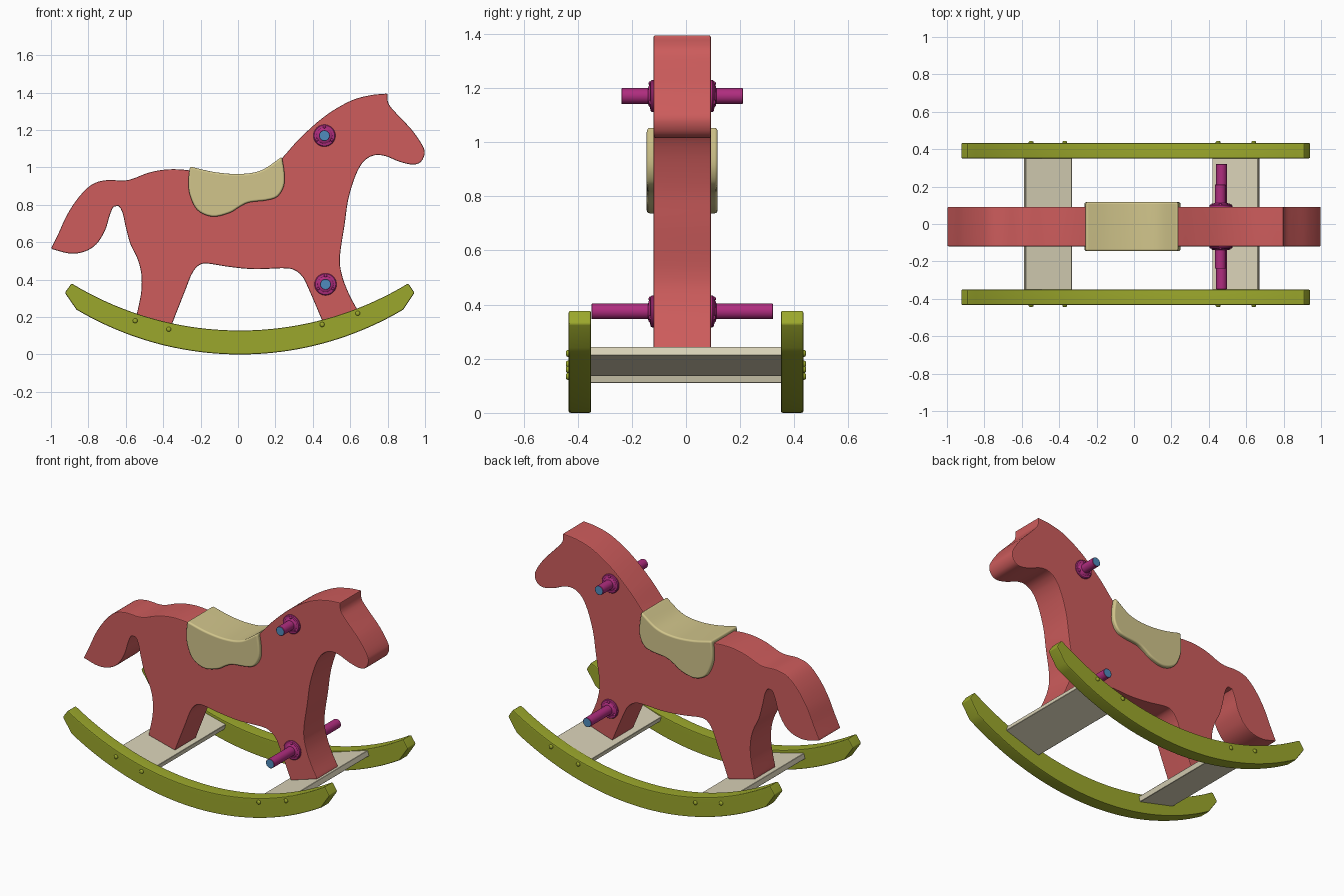
import bpy, bmesh
from math import sin, cos, pi, radians, atan2, sqrt
from mathutils import Vector

if "Cube" in bpy.data.objects:
    bpy.data.objects.remove(bpy.data.objects["Cube"])

MID = -0.014  # centre plane of the horse body


def material(name, rgb):
    m = bpy.data.materials.new(name)
    m.diffuse_color = (*rgb, 1)
    m.use_nodes = True
    m.node_tree.nodes["Principled BSDF"].inputs["Base Color"].default_value = m.diffuse_color
    return m


RED = material("red paint", (0.61, 0.107, 0.107))
GREEN = material("green paint", (0.33, 0.39, 0.025))
CREAM = material("saddle cream", (0.64, 0.56, 0.26))
WOOD = material("pale wood", (0.70, 0.65, 0.48))
PINK = material("magenta paint", (0.43, 0.026, 0.21))
BLUE = material("blue cap", (0.08, 0.26, 0.51))


def finish(name, bm, mats):
    bmesh.ops.recalc_face_normals(bm, faces=bm.faces)
    me = bpy.data.meshes.new(name)
    bm.to_mesh(me)
    bm.free()
    for m in mats:
        me.materials.append(m)
    me.shade_smooth()
    me.set_sharp_from_angle(angle=radians(36))
    ob = bpy.data.objects.new(name, me)
    bpy.context.collection.objects.link(ob)
    wn = ob.modifiers.new("weighted normals", 'WEIGHTED_NORMAL')
    wn.keep_sharp = True
    return ob


def spline(pts, step=0.018):
    """Catmull-Rom samples through pts, last point left out"""
    p = [Vector(q) for q in pts]
    p = [2 * p[0] - p[1]] + p + [2 * p[-1] - p[-2]]
    out = []
    for a, b, c, d in zip(p, p[1:], p[2:], p[3:]):
        n = max(1, round((c - b).length / step))
        for i in range(n):
            t = i / n
            out.append(0.5 * (2 * b + (c - a) * t + (2 * a - 5 * b + 4 * c - d) * t * t
                              + (3 * b - a - 3 * c + d) * t ** 3))
    return out


def slab(name, outline, y0, y1, mat, bevel, segments=2):
    """Extrude an x-z outline along y and round its hard edges"""
    bm = bmesh.new()
    face = bm.faces.new([bm.verts.new((x, y0, z)) for x, z in outline])
    ext = bmesh.ops.extrude_face_region(bm, geom=[face])
    moved = [v for v in ext["geom"] if isinstance(v, bmesh.types.BMVert)]
    bmesh.ops.translate(bm, verts=moved, vec=(0, y1 - y0, 0))
    bmesh.ops.recalc_face_normals(bm, faces=bm.faces)
    hard = [e for e in bm.edges if e.calc_face_angle(0) > radians(50)]
    bmesh.ops.bevel(bm, geom=hard, offset=bevel, segments=segments, profile=0.5,
                    affect='EDGES', clamp_overlap=True)
    return finish(name, bm, [mat])


def lathe(name, profile, at, side, mats, seg=32):
    """Spin (radius, distance) pairs about the y axis, pointing to side"""
    bm = bmesh.new()
    rings = [[bm.verts.new((at[0] + r * cos(2 * pi * i / seg), at[1] + side * d,
                            at[2] + r * sin(2 * pi * i / seg))) for i in range(seg)]
             for r, d in profile]
    for k, (a, b) in enumerate(zip(rings, rings[1:])):
        for i in range(seg):
            j = (i + 1) % seg
            bm.faces.new((a[i], a[j], b[j], b[i]))
    bm.faces.new(rings[0])
    bm.faces.new(rings[-1]).material_index = len(mats) - 1
    return finish(name, bm, mats)


def dome(name, at, side, r, h, mat):
    lathe(name, [(r, -0.005), (r, h * 0.3), (r * 0.8, h * 0.75), (r * 0.4, h)],
          at, side, [mat], 16)


# Horse body: outline in runs between sharp corners
face = [(0.80, 1.395), (0.805, 1.34), (0.855, 1.28), (0.93, 1.20), (0.985, 1.12),
        (0.998, 1.075), (0.978, 1.03), (0.935, 1.015), (0.865, 1.03), (0.79, 1.06),
        (0.73, 1.065), (0.675, 1.035), (0.63, 0.96), (0.59, 0.83), (0.57, 0.695),
        (0.545, 0.52), (0.557, 0.42), (0.595, 0.32), (0.64, 0.236)]
belly = [(0.452, 0.177), (0.38, 0.345), (0.345, 0.415), (0.30, 0.452), (0.24, 0.461),
         (0.09, 0.456), (-0.045, 0.468), (-0.163, 0.486), (-0.21, 0.476),
         (-0.247, 0.43), (-0.285, 0.335), (-0.358, 0.15)]
rump = [(-0.545, 0.197), (-0.518, 0.33), (-0.517, 0.43), (-0.537, 0.51), (-0.575, 0.59),
        (-0.60, 0.68), (-0.618, 0.76), (-0.64, 0.795), (-0.665, 0.79), (-0.687, 0.74),
        (-0.71, 0.665), (-0.757, 0.59), (-0.82, 0.55), (-0.90, 0.54), (-1.0, 0.565)]
back = [(-1.0, 0.565), (-0.96, 0.647), (-0.912, 0.75), (-0.848, 0.845), (-0.778, 0.91),
        (-0.70, 0.932), (-0.59, 0.932), (-0.473, 0.973), (-0.366, 0.99), (-0.25, 0.983),
        (-0.125, 0.957), (0.01, 0.95), (0.125, 0.97), (0.22, 1.035), (0.33, 1.155),
        (0.463, 1.273), (0.596, 1.353), (0.703, 1.385), (0.80, 1.395)]
horse = (spline(face) + [face[-1]] + spline(belly) + [belly[-1]]
         + spline(rump) + spline(back))
slab("horse_body", horse, MID - 0.106, MID + 0.106, RED, 0.007)

# Saddle draped over the back
seat_top = [(-0.257, 1.005), (-0.125, 0.975), (0.01, 0.965), (0.125, 0.985), (0.235, 1.057)]
seat_flap = [(0.235, 1.057), (0.248, 0.97), (0.245, 0.90), (0.212, 0.845), (0.157, 0.825),
             (0.06, 0.813), (0.01, 0.79), (-0.045, 0.757), (-0.136, 0.737),
             (-0.217, 0.772), (-0.258, 0.855), (-0.265, 0.93), (-0.257, 1.005)]
slab("saddle", spline(seat_top) + spline(seat_flap), MID - 0.131, MID + 0.131, CREAM, 0.018, 4)


# Rockers
def arc(x_end, z_end, z_mid, n=40):
    sag = z_end - z_mid
    R = (x_end ** 2 + sag ** 2) / (2 * sag)
    xs = [x_end * (2 * i / n - 1) for i in range(n + 1)]
    return [(0.01 + x, z_mid + R - sqrt(R * R - x * x)) for x in xs]


rocker = arc(0.874, 0.24, 0.0) + [(0.944, 0.33)] + arc(0.90, 0.38, 0.128)[::-1] + [(-0.926, 0.33)]
for label, y0, y1 in (("front", -0.434, -0.35), ("back", 0.35, 0.434)):
    slab("rocker_" + label, rocker, y0, y1, GREEN, 0.008)

# Cross planks with their rocker screws
for label, (x0, z0), (x1, z1) in (("fore", (0.45, 0.16), (0.64, 0.22)),
                                  ("hind", (-0.55, 0.18), (-0.37, 0.135))):
    a = atan2(z1 - z0, x1 - x0)
    u, n = Vector((cos(a), sin(a))), Vector((-sin(a), cos(a)))
    c = Vector((x0 + x1, z0 + z1)) / 2
    slab("plank_" + label, [c + u * s * 0.128 + n * t * 0.017
                            for s, t in ((-1, -1), (1, -1), (1, 1), (-1, 1))],
         -0.355, 0.355, WOOD, 0.002, 1)
    for x, z in ((x0, z0), (x1, z1)):
        for side in (-1, 1):
            dome("rocker_screw", (x, side * 0.434, z), side, 0.013, 0.01, GREEN)

# Handle and foot pegs with screwed flanges
for label, x, z, reach in (("handle", 0.462, 1.17, 0.225), ("foot_peg", 0.468, 0.375, 0.335)):
    for side in (-1, 1):
        lathe(label, [(0.059, 0.10), (0.059, 0.112), (0.055, 0.117), (0.042, 0.119),
                      (0.037, 0.124), (0.029, 0.126), (0.029, reach - 0.002),
                      (0.027, reach)], (x, MID, z), side, [PINK, BLUE])
        for k in range(3):
            t = pi / 2 + k * 2 * pi / 3
            dome("flange_screw", (x + 0.046 * cos(t), MID + side * 0.118, z + 0.046 * sin(t)),
                 side, 0.008, 0.006, PINK)
